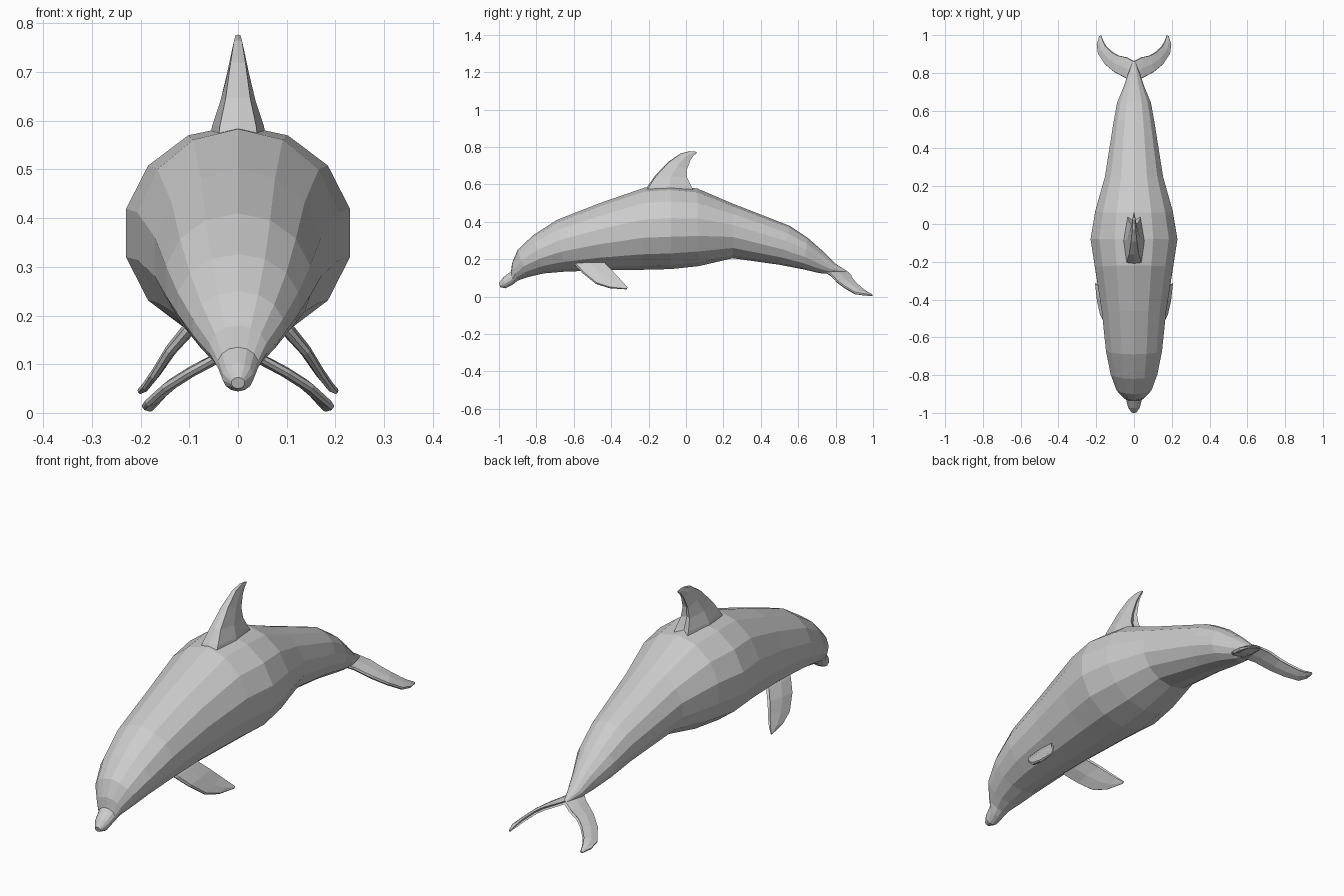
import bpy, bmesh, math
from mathutils import Vector

skin = bpy.data.materials.new("skin grey")
skin.diffuse_color = (0.6, 0.6, 0.6, 1)


def loft(name, rings, mirror=False):
    """Skin a list of equal-length rings and cap both ends; flat faces."""
    bm = bmesh.new()
    loops = [[bm.verts.new(p) for p in r] for r in rings]
    for a, b in zip(loops, loops[1:]):
        n = len(a)
        for i in range(n):
            bm.faces.new((a[i], a[(i + 1) % n], b[(i + 1) % n], b[i]))
    bm.faces.new(loops[0])
    bm.faces.new(loops[-1])
    bmesh.ops.recalc_face_normals(bm, faces=bm.faces)
    me = bpy.data.meshes.new(name)
    bm.to_mesh(me)
    bm.free()
    me.materials.append(skin)
    ob = bpy.data.objects.new(name, me)
    bpy.context.collection.objects.link(ob)
    if mirror:
        mod = ob.modifiers.new("mirror", 'MIRROR')
        mod.use_mirror_merge = False
    return ob


def body_ring(ty, tz, by, bz, w, n=14):
    """Ellipse through a top point and a bottom point, half width w."""
    c = Vector((0, (ty + by) / 2, (tz + bz) / 2))
    up = Vector((0, ty, tz)) - c
    return [c + up * math.cos(2 * math.pi * i / n)
            + Vector((w * math.sin(2 * math.pi * i / n), 0, 0)) for i in range(n)]


PROFILE = [(0, 0), (.04, .7), (.5, 1), (1, .6), (.93, 0), (1, -.6), (.5, -1), (.04, -.7)]


def fin_ring(lead, trail, thick, normal):
    """Blunt foil section between leading and trailing points."""
    a, b, n = Vector(lead), Vector(trail), Vector(normal).normalized()
    return [a.lerp(b, u) + n * (v * thick) for u, v in PROFILE]


# Body: (top y, top z, bottom y, bottom z, half width) from beak to tail stock
loft("body", [body_ring(*s) for s in [
    (-1.0, .073, -.993, .050, .014),
    (-.975, .104, -.965, .044, .032),
    (-.935, .135, -.925, .065, .042),
    (-.93, .18, -.90, .085, .060),
    (-.90, .25, -.85, .103, .095),
    (-.82, .326, -.76, .124, .127),
    (-.69, .41, -.65, .133, .152),
    (-.46, .50, -.46, .14, .175),
    (-.22, .583, -.24, .143, .212),
    (-.08, .592, -.08, .147, .236),
    (.06, .578, .07, .163, .211),
    (.25, .497, .25, .205, .158),
    (.555, .378, .50, .17, .112),
    (.65, .315, .63, .145, .092),
    (.735, .24, .715, .125, .056),
    (.80, .175, .775, .122, .034),
    (.86, .137, .85, .122, .008)]])

# Dorsal fin
loft("dorsal_fin", [fin_ring((0, ly, lz), (0, ty, tz), t, (1, 0, 0))
                    for ly, lz, ty, tz, t in [
    (-.23, .55, .05, .55, .060),
    (-.205, .59, .028, .59, .053),
    (-.165, .647, .006, .635, .036),
    (-.095, .72, .005, .68, .022),
    (-.03, .765, .024, .73, .012),
    (.02, .777, .042, .755, .007),
    (.055, .774, .06, .769, .003)]])

# Flippers: leading and trailing edges, swept out and down
loft("flippers", [fin_ring(a, b, t, (.79, 0, .61)) for a, b, t in [
    ((.06, -.62, .215), (.06, -.45, .215), .014),
    ((.105, -.59, .165), (.105, -.43, .17), .014),
    ((.142, -.55, .122), (.135, -.395, .135), .012),
    ((.175, -.485, .07), (.16, -.36, .098), .010),
    ((.192, -.41, .047), (.185, -.33, .066), .008),
    ((.203, -.32, .040), (.203, -.313, .048), .004)]], mirror=True)

# Tail flukes: swept crescent drooping toward the tips
loft("tail_flukes", [fin_ring(a, b, t, (.5, 0, .87)) for a, b, t in [
    ((0, .73, .140), (0, .862, .130), .010),
    ((.04, .77, .116), (.04, .882, .112), .011),
    ((.105, .805, .080), (.085, .892, .090), .011),
    ((.153, .845, .050), (.116, .91, .070), .011),
    ((.189, .90, .018), (.15, .943, .040), .010),
    ((.196, .95, .010), (.163, .967, .024), .008),
    ((.183, .995, .005), (.174, .998, .009), .004)]], mirror=True)
